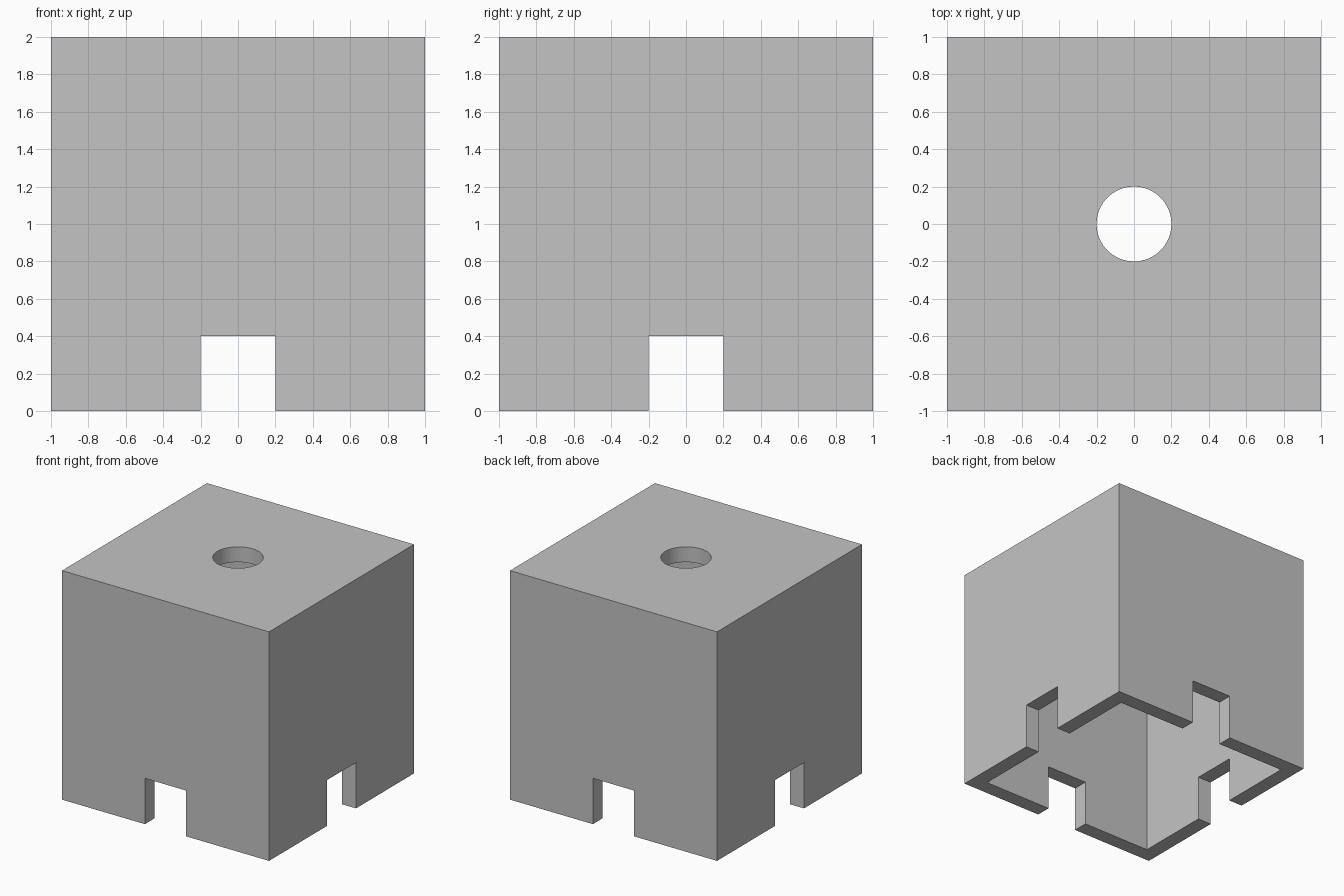
import bpy
import math

default = bpy.data.objects.get("Cube")
if default:
    bpy.data.objects.remove(default, do_unlink=True)

SIZE = 2.0
WALL = SIZE / 15
OPENING = 0.4      # notch width and height, hole diameter
EXTRA = 0.2        # how far cutters reach past the surface

grey = bpy.data.materials.new("plain grey")
grey.use_nodes = True
colour = (0.55, 0.55, 0.55, 1)
grey.diffuse_color = colour
grey.node_tree.nodes["Principled BSDF"].inputs["Base Color"].default_value = colour


def box(name, width, depth, bottom, top):
    bpy.ops.mesh.primitive_cube_add(size=1, location=(0, 0, (bottom + top) / 2))
    ob = bpy.context.object
    ob.name = name
    ob.scale = (width, depth, top - bottom)
    bpy.ops.object.transform_apply(location=True, rotation=True, scale=True)
    ob.data.materials.append(grey)
    return ob


# Outer box
shell = box("hollow_box", SIZE, SIZE, 0, SIZE)

# Open-bottomed cavity, a notch at the foot of each wall, round hole in the lid
inner = SIZE - 2 * WALL
through = SIZE + 2 * EXTRA
cutters = [
    box("cavity_cutter", inner, inner, -EXTRA, SIZE - WALL),
    box("front_back_notch_cutter", OPENING, through, -EXTRA, OPENING),
    box("side_notch_cutter", through, OPENING, -EXTRA, OPENING),
]
bpy.ops.mesh.primitive_cylinder_add(vertices=64, radius=OPENING / 2, depth=1,
                                    location=(0, 0, SIZE))
hole = bpy.context.object
hole.name = "lid_hole_cutter"
hole.data.materials.append(grey)
cutters.append(hole)

# Cut the openings and discard the cutters
bpy.ops.object.select_all(action="DESELECT")
shell.select_set(True)
bpy.context.view_layer.objects.active = shell
for cutter in cutters:
    cutter.hide_render = True
    cut = shell.modifiers.new(cutter.name, "BOOLEAN")
    cut.operation = "DIFFERENCE"
    cut.solver = "EXACT"
    cut.object = cutter
    bpy.ops.object.modifier_apply(modifier=cut.name)
    bpy.data.objects.remove(cutter, do_unlink=True)

bpy.ops.object.shade_smooth_by_angle(angle=math.radians(30))
